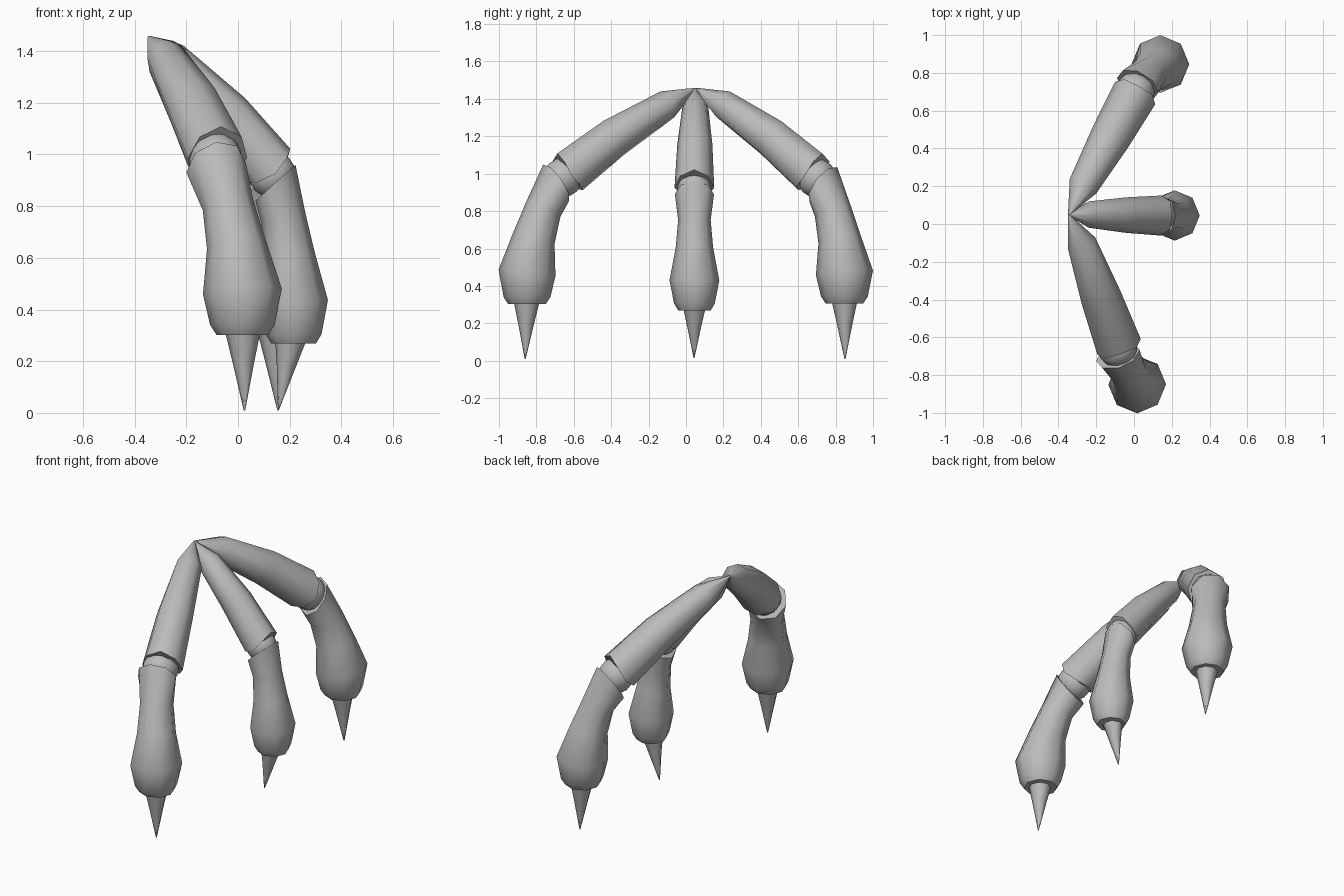
import bpy, bmesh, math
from mathutils import Vector

if "Cube" in bpy.data.objects:
    bpy.data.objects.remove(bpy.data.objects["Cube"], do_unlink=True)

grey_colour = (0.5, 0.5, 0.5, 1)
grey = bpy.data.materials.new("plain_grey")
grey.use_nodes = True
grey.diffuse_color = grey_colour
grey.node_tree.nodes["Principled BSDF"].inputs["Base Color"].default_value = grey_colour

SIDES = 8
MIN_X = -0.35  # flat plane where the legs meet the body
X_AXIS = Vector((1, 0, 0))
Z_AXIS = Vector((0, 0, 1))
BODY_TIP = Vector((-0.345, 0.05, 1.455))

# Rows of (sideways fraction, downward fraction, radius)
SHIN_PROFILE = [(0, 0, 0.12), (0.45, 0.3, 0.1), (0.77, 0.62, 0.115),
                (1, 1, 0.153), (1, 1.27, 0.125), (1, 1.35, 0.1)]
CLAW_PROFILE = [(0.2, 0, 0.07), (0.5, 0.4, 0.042), (1, 1, 0.003)]


def finish(bm, name):
    """Turn the bmesh into a smooth shaded grey object."""
    bmesh.ops.recalc_face_normals(bm, faces=bm.faces)
    mesh = bpy.data.meshes.new(name)
    bm.to_mesh(mesh)
    bm.free()
    mesh.materials.append(grey)
    obj = bpy.data.objects.new(name, mesh)
    bpy.context.collection.objects.link(obj)
    bpy.ops.object.select_all(action='DESELECT')
    obj.select_set(True)
    bpy.context.view_layer.objects.active = obj
    bpy.ops.object.shade_smooth_by_angle(angle=math.radians(50))


def loft(name, centres, radii, ref, first_dir=None, scoop=0):
    """Capped octagonal tube; scoop pushes the sides of the open end forward."""
    bm = bmesh.new()
    last = len(centres) - 1
    rings = []
    for i, (centre, radius) in enumerate(zip(centres, radii)):
        along = (centres[min(i + 1, last)] - centres[max(i - 1, 0)]).normalized()
        if i == 0 and first_dir:
            along = first_dir
        u = (ref - along * ref.dot(along)).normalized()
        v = along.cross(u)
        ring = []
        for k in range(SIDES):
            angle = math.tau * k / SIDES
            co = centre + (u * math.cos(angle) + v * math.sin(angle)) * radius
            if i == last:
                co += along * scoop * math.cos(angle) ** 2
            co.x = max(co.x, MIN_X)
            ring.append(bm.verts.new(co))
        rings.append(ring)
    for upper, lower in zip(rings, rings[1:]):
        for k in range(SIDES):
            j = (k + 1) % SIDES
            bm.faces.new((upper[k], upper[j], lower[j], lower[k]))
    bm.faces.new(rings[0])
    bm.faces.new(rings[-1])
    finish(bm, name)


def ball(name, centre, radius):
    bm = bmesh.new()
    bmesh.ops.create_uvsphere(bm, u_segments=12, v_segments=8, radius=radius)
    bmesh.ops.translate(bm, vec=centre, verts=bm.verts)
    finish(bm, name)


def profile_tube(name, start, end, profile, size, first_dir=None):
    """Loft whose rows run from start to end at their own sideways and downward rates."""
    step = end - start
    centres = [start + Vector((step.x * across, step.y * across, step.z * down))
               for across, down, radius in profile]
    radii = [radius * size for across, down, radius in profile]
    loft(name, centres, radii, X_AXIS, first_dir)


def build_leg(leg, size, hip, thigh_end, shin_top, calf, claw_tip):
    hip, thigh_end, shin_top, calf, claw_tip = map(
        Vector, (hip, thigh_end, shin_top, calf, claw_tip))
    direction = (thigh_end - hip).normalized()

    # Thigh: pointed at the body, slightly arched, scooped at the knee
    middle = hip.lerp(thigh_end, 0.55) + Z_AXIS * 0.02
    loft(leg + "_thigh", [BODY_TIP, hip, middle, thigh_end],
         [0.005, 0.08 * size, 0.108 * size, 0.122 * size],
         direction.cross(Z_AXIS).normalized(), scoop=0.04)

    # Knee joint, then the shin with its swollen calf
    ball(leg + "_knee", thigh_end.lerp(shin_top, 0.5), 0.105 * size)
    profile_tube(leg + "_shin", shin_top, calf, SHIN_PROFILE, size, direction)

    # Claw starts just inside the bottom of the shin
    claw_top = calf + Z_AXIS * (calf.z - shin_top.z) * 0.31
    profile_tube(leg + "_claw", claw_top, claw_tip, CLAW_PROFILE, size)


build_leg("front", 1, hip=(-0.28, -0.1, 1.37), thigh_end=(-0.09, -0.62, 1.01),
          shin_top=(-0.085, -0.695, 0.95), calf=(0.017, -0.85, 0.47),
          claw_tip=(0.025, -0.86, 0.01))
build_leg("middle", 0.87, hip=(-0.24, 0.05, 1.355), thigh_end=(0.12, 0.045, 0.955),
          shin_top=(0.145, 0.045, 0.89), calf=(0.215, 0.045, 0.43),
          claw_tip=(0.157, 0.043, 0.015))
build_leg("back", 1, hip=(-0.27, 0.2, 1.37), thigh_end=(-0.01, 0.665, 1.01),
          shin_top=(0.02, 0.735, 0.94), calf=(0.14, 0.847, 0.47),
          claw_tip=(0.155, 0.85, 0.01))
